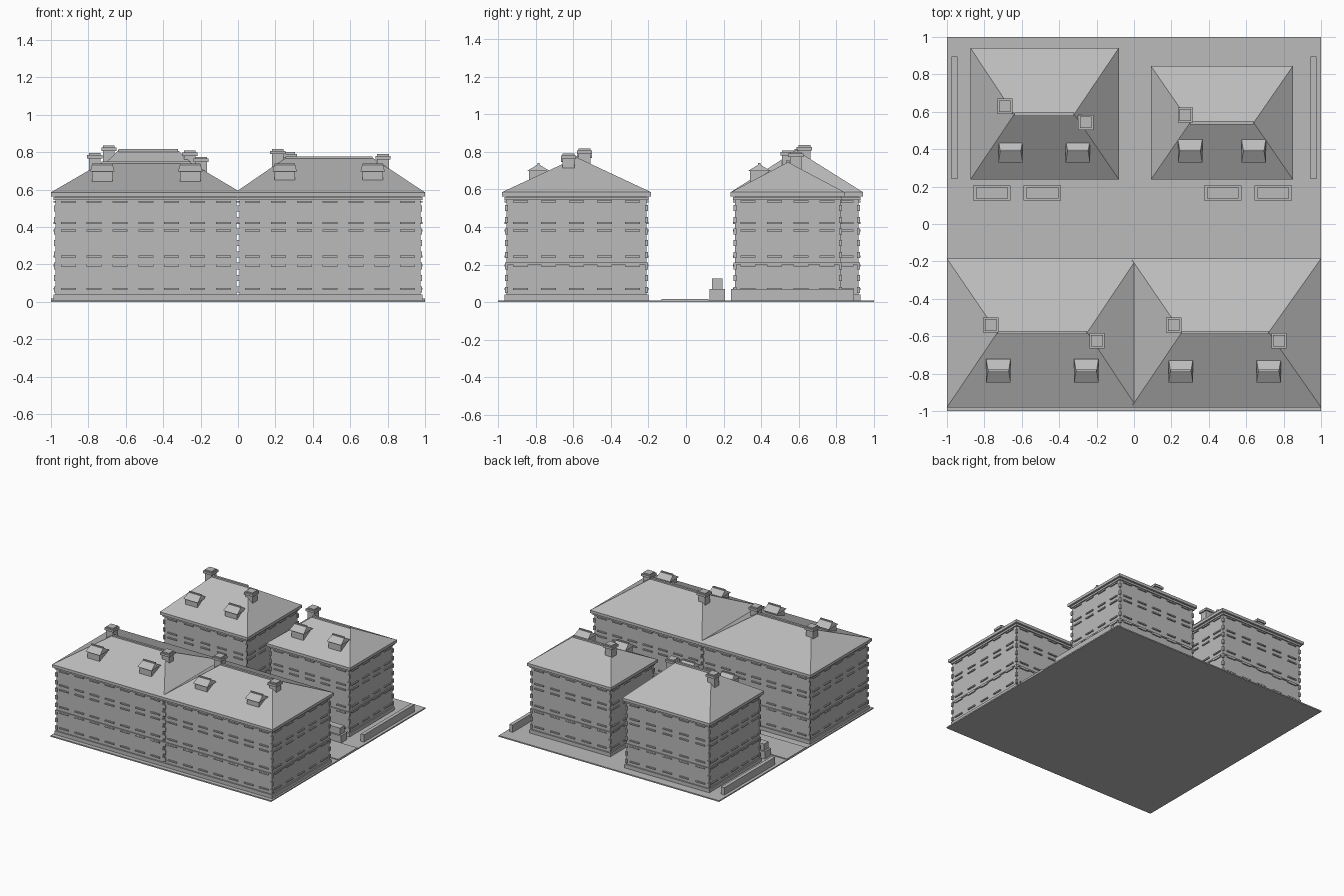
import bpy, bmesh
from mathutils import Matrix, Vector

cube = bpy.data.objects.get("Cube")
if cube:
    bpy.data.objects.remove(cube)

GREY = (0.5, 0.5, 0.5, 1)
stone = bpy.data.materials.new("plain_grey")
stone.use_nodes = True
stone.diffuse_color = GREY
stone.node_tree.nodes["Principled BSDF"].inputs["Base Color"].default_value = GREY


def box(bm, x0, x1, y0, y1, z0, z1):
    """Axis-aligned box between two corners."""
    size = Vector((x1 - x0, y1 - y0, z1 - z0))
    mid = Vector((x0 + x1, y0 + y1, z0 + z1)) / 2
    bmesh.ops.create_cube(bm, size=1, matrix=Matrix.Translation(mid) @ Matrix.Diagonal(size).to_4x4())


def hip(bm, x0, x1, y0, y1, z0, r0, r1, ry, z1):
    """Hipped solid with its ridge running along x."""
    pts = [(x0, y0, z0), (x1, y0, z0), (x1, y1, z0), (x0, y1, z0), (r0, ry, z1), (r1, ry, z1)]
    v = [bm.verts.new(p) for p in pts]
    for f in ((3, 2, 1, 0), (0, 1, 5, 4), (2, 3, 4, 5), (1, 2, 5), (3, 0, 4)):
        bm.faces.new([v[i] for i in f])


def finish(bm, name):
    mesh = bpy.data.meshes.new(name)
    bm.to_mesh(mesh)
    bm.free()
    mesh.materials.append(stone)
    bpy.context.collection.objects.link(bpy.data.objects.new(name, mesh))


EAVE = 0.585


def building(name, x0, x1, y0, y1, r0, r1, ry, rz, dormers, dy, chimneys):
    # Walls sit inside the roof edge
    inset = 0.024
    a, b, c, d = x0 + inset, x1 - inset, y0 + inset, y1 - inset
    bm = bmesh.new()
    box(bm, a, b, c, d, 0.005, 0.57)
    finish(bm, name + "_walls")

    # Plinth, string course, cornice and eaves
    bm = bmesh.new()
    for out, z0, z1 in ((0.01, 0.005, 0.04), (0.008, 0.2, 0.21),
                        (0.01, 0.545, 0.56), (inset, 0.562, EAVE)):
        box(bm, a - out, b + out, c - out, d + out, z0, z1)
    finish(bm, name + "_bands")

    # Alternating corner stones
    bm = bmesh.new()
    for i in range(8):
        z = 0.05 + i * 0.062
        for x in (a, b):
            for y in (c, d):
                box(bm, x - 0.008, x + 0.008, y - 0.008, y + 0.008, z, z + 0.032)
    finish(bm, name + "_corner_stones")

    # Window sills and lintels on all four sides
    bm = bmesh.new()
    p = 0.01
    for z in (0.065, 0.19, 0.238, 0.377, 0.417, 0.53):
        for lo, hi, along_x in ((a, b, True), (c, d, False)):
            n = round((hi - lo) / 0.145)
            step = (hi - lo) / n
            for i in range(n):
                m = lo + (i + 0.5) * step
                for w in ((c, d) if along_x else (a, b)):
                    if along_x:
                        box(bm, m - 0.04, m + 0.04, w - p, w + p, z, z + p)
                    else:
                        box(bm, w - p, w + p, m - 0.04, m + 0.04, z, z + p)
    finish(bm, name + "_sills_and_lintels")

    # Hipped roof and ridge cap
    bm = bmesh.new()
    hip(bm, x0, x1, y0, y1, EAVE, r0, r1, ry, rz)
    finish(bm, name + "_roof")
    bm = bmesh.new()
    box(bm, r0, r1, ry - 0.009, ry + 0.009, rz - 0.012, rz + 0.008)
    finish(bm, name + "_ridge_cap")

    # Dormers on the front slope
    bm = bmesh.new()
    for x in dormers:
        box(bm, x - 0.055, x + 0.055, dy - 0.05, dy + 0.05, 0.62, 0.7)
        hip(bm, x - 0.065, x + 0.065, dy - 0.062, dy + 0.062, 0.697, x - 0.055, x + 0.055, dy, 0.735)
        box(bm, x - 0.055, x + 0.055, dy - 0.006, dy + 0.006, 0.725, 0.74)
    finish(bm, name + "_dormers")

    # Chimneys with stepped caps
    bm = bmesh.new()
    for x, y, top in chimneys:
        for half, z0, z1 in ((0.031, top - 0.13, top), (0.041, top - 0.028, top - 0.01)):
            box(bm, x - half, x + half, y - half, y + half, z0, z1)
    finish(bm, name + "_chimneys")


# Ground plate and paved yard
bm = bmesh.new()
box(bm, -1, 1, -1, 1, 0, 0.01)
finish(bm, "ground_plate")
bm = bmesh.new()
box(bm, -1, 1, -0.13, 0.12, 0.005, 0.017)
finish(bm, "courtyard")

# Four blocks around the yard
building("front_right", -1, 0.015, -0.98, -0.185, -0.73, -0.25, -0.58, 0.742,
         (-0.725, -0.255), -0.785, ((-0.765, -0.54, 0.795), (-0.198, -0.625, 0.775)))
building("front_left", -0.015, 1, -0.98, -0.185, 0.255, 0.72, -0.58, 0.77,
         (0.25, 0.72), -0.785, ((0.213, -0.54, 0.817), (0.775, -0.625, 0.79)))
building("back_right", -0.875, -0.08, 0.237, 0.942, -0.64, -0.32, 0.587, 0.808,
         (-0.66, -0.3), 0.39, ((-0.69, 0.63, 0.835), (-0.258, 0.543, 0.808)))
building("back_left", 0.09, 0.85, 0.237, 0.845, 0.3, 0.64, 0.542, 0.745,
         (0.3, 0.64), 0.39, ((0.275, 0.583, 0.8),))

# Long hedges along the sides
bm = bmesh.new()
for x in (-0.96, 0.96):
    box(bm, x - 0.015, x + 0.015, 0.24, 0.895, 0.005, 0.07)
finish(bm, "hedges")

# Planters holding clipped bushes
pots, bushes = bmesh.new(), bmesh.new()
for x in (-0.76, -0.49, 0.475, 0.745):
    box(pots, x - 0.1, x + 0.1, 0.125, 0.207, 0.005, 0.07)
    box(bushes, x - 0.085, x + 0.085, 0.137, 0.195, 0.06, 0.125)
finish(pots, "planters")
finish(bushes, "planter_bushes")
